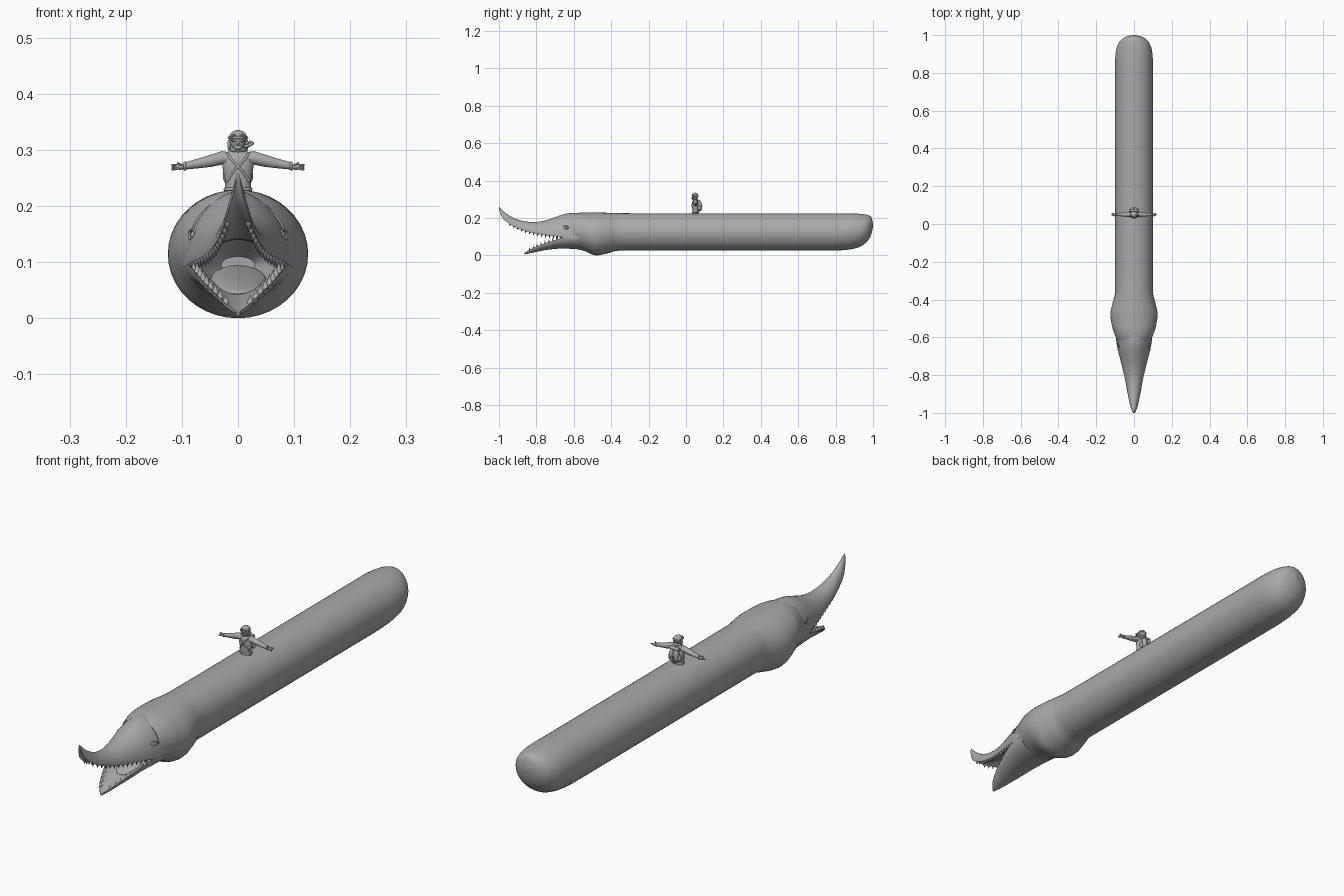
import bpy, bmesh, math
from mathutils import Vector

if "Cube" in bpy.data.objects:
    bpy.data.objects.remove(bpy.data.objects["Cube"])

grey = bpy.data.materials.new("plain grey")
grey.diffuse_color = (0.4, 0.4, 0.4, 1)
grey.use_nodes = True
grey.node_tree.nodes["Principled BSDF"].inputs["Base Color"].default_value = grey.diffuse_color


def finish(ob, angle=45):
    ob.data.materials.clear()
    ob.data.materials.append(grey)
    bpy.ops.object.select_all(action='DESELECT')
    ob.select_set(True)
    bpy.context.view_layer.objects.active = ob
    bpy.ops.object.shade_smooth_by_angle(angle=math.radians(angle))
    return ob


def loft(name, rings, angle=45):
    """Skin a list of equal-length point rings and cap both ends."""
    bm = bmesh.new()
    vs = [[bm.verts.new(p) for p in r] for r in rings]
    n = len(vs[0])
    for a, b in zip(vs, vs[1:]):
        for i in range(n):
            bm.faces.new((a[i], a[(i + 1) % n], b[(i + 1) % n], b[i]))
    bm.faces.new(vs[0])
    bm.faces.new(vs[-1][::-1])
    bmesh.ops.recalc_face_normals(bm, faces=bm.faces)
    me = bpy.data.meshes.new(name)
    bm.to_mesh(me)
    bm.free()
    ob = bpy.data.objects.new(name, me)
    bpy.context.collection.objects.link(ob)
    return finish(ob, angle)


def sample(tab, y):
    """Monotone smooth interpolation of section values at y (table sorted by y)."""
    k = max(i for i in range(len(tab) - 1) if tab[i][0] <= y or i == 0)
    h = tab[k + 1][0] - tab[k][0]
    t = (y - tab[k][0]) / h

    def slope(i, c):
        d = [(tab[j + 1][c] - tab[j][c]) / (tab[j + 1][0] - tab[j][0])
             for j in (i - 1, i) if 0 <= j < len(tab) - 1]
        if len(d) == 1:
            return d[0]
        return 0 if d[0] * d[1] <= 0 else 2 * d[0] * d[1] / (d[0] + d[1])
    out = []
    for c in (1, 2, 3):
        p, q = tab[k][c], tab[k + 1][c]
        out.append((2*t**3 - 3*t*t + 1) * p + (t**3 - 2*t*t + t) * h * slope(k, c)
                   + (3*t*t - 2*t**3) * q + (t**3 - t*t) * h * slope(k + 1, c))
    return out


def stations(tab, steps=4):
    ys = [a[0] + (b[0] - a[0]) * s / steps for a, b in zip(tab, tab[1:]) for s in range(steps)]
    return ys + [tab[-1][0]]


def oval(y, w, zb, zt, n=40):
    return [(w * math.cos(a), y, (zb + zt) / 2 + (zt - zb) / 2 * math.sin(a))
            for a in (2 * math.pi * i / n for i in range(n))]


def jaw_ring(y, w, rim, crown, hollow, power, n=20, m=10):
    pts = []
    for i in range(n + 1):
        c = math.cos(math.pi * i / n)
        pts.append((math.copysign(abs(c) ** power, c) * w, y,
                    rim + (crown - rim) * math.sin(math.pi * i / n)))
    for k in range(1, m):
        u = -1 + 2 * k / m
        pts.append((w * u, y, rim + hollow * (crown - rim) * (1 - u * u)))
    return pts


def ball(name, loc, scale, rot=(0, 0, 0)):
    bpy.ops.mesh.primitive_uv_sphere_add(segments=20, ring_count=12, location=loc, rotation=rot)
    ob = bpy.context.object
    ob.name, ob.scale = name, scale
    return finish(ob)


def cone(name, base, tip, r1, r2=0.0, sides=8):
    base, tip = Vector(base), Vector(tip)
    d = tip - base
    bpy.ops.mesh.primitive_cone_add(vertices=sides, radius1=r1, radius2=r2, depth=d.length,
                                    location=(base + tip) / 2,
                                    rotation=d.to_track_quat('Z', 'Y').to_euler())
    bpy.context.object.name = name
    return finish(bpy.context.object, 60)


def ring(name, loc, major, minor, scale=(1, 1, 1), rot=(0, 0, 0)):
    bpy.ops.mesh.primitive_torus_add(major_segments=24, minor_segments=8, location=loc, rotation=rot,
                                     major_radius=major, minor_radius=minor)
    ob = bpy.context.object
    ob.name, ob.scale = name, scale
    return finish(ob)


def tube(name, pts, radii):
    cu = bpy.data.curves.new(name, 'CURVE')
    cu.dimensions, cu.bevel_depth, cu.bevel_resolution, cu.use_fill_caps = '3D', 1, 3, True
    sp = cu.splines.new('POLY')
    sp.points.add(len(pts) - 1)
    for p, co, r in zip(sp.points, pts, radii):
        p.co, p.radius = (*co, 1), r
    ob = bpy.data.objects.new(name, cu)
    bpy.context.collection.objects.link(ob)
    bpy.ops.object.select_all(action='DESELECT')
    ob.select_set(True)
    bpy.context.view_layer.objects.active = ob
    bpy.ops.object.convert(target='MESH')
    return finish(bpy.context.object)


# Long body with swollen skull; sections are y, half width, bottom, top
body = [(-.62, .088, .038, .218), (-.59, .1, .034, .226), (-.55, .114, .026, .229),
        (-.48, .125, .0, .229), (-.42, .114, .011, .228), (-.36, .1, .025, .226),
        (-.2, .1, .025, .225), (.78, .1, .025, .225), (.86, .1, .03, .225), (.92, .095, .042, .223),
        (.96, .08, .066, .219), (.98, .062, .09, .213), (.993, .038, .12, .2), (1, .006, .155, .17)]
throat = [oval(-.48, .03, .08, .11), oval(-.53, .06, .065, .14), oval(-.62, .08, .048, .2)]
loft("body_and_skull", throat + [oval(y, *sample(body, y)) for y in stations(body)])

# Jaws; sections are y, half width, lip height, crown height
upper = [(-1, .004, .244, .259), (-.99, .01, .216, .25), (-.97, .018, .188, .231), (-.93, .027, .16, .205),
         (-.88, .037, .138, .186), (-.82, .048, .121, .178), (-.76, .062, .11, .185),
         (-.70, .077, .103, .204), (-.66, .087, .098, .218), (-.62, .094, .093, .226), (-.57, .1, .09, .227)]
lower = [(-.864, .005, .014, .005), (-.84, .025, .029, .01), (-.8, .044, .047, .019), (-.74, .066, .069, .03),
         (-.68, .081, .088, .036), (-.64, .089, .097, .036), (-.58, .095, .1, .034)]
loft("upper_jaw", [jaw_ring(y, *sample(upper, y), .4, 1.15) for y in stations(upper)], 50)
loft("lower_jaw", [jaw_ring(y, *sample(lower, y), .65, 1) for y in stations(lower)], 50)
ball("tongue", (0, -.65, .068), (.05, .1, .012), (math.radians(14), 0, 0))

for s in (-1, 1):
    # Teeth along both lips
    for tab, y0, y1, count, up in ((upper, -.665, -.94, 14, -1), (lower, -.67, -.835, 9, 1)):
        for i in range(count):
            y = y0 + (y1 - y0) * i / (count - 1)
            w, rim, _ = sample(tab, y)
            size = .018 - .008 * i / count
            x = s * (w - .006)
            cone("tooth", (x, y, rim - up * .005), (x, y - .003, rim + up * size), .0065)
    # Eye with lids
    turn = (math.radians(90), 0, s * math.radians(68))
    ball("eye", (s * .079, -.643, .148), (.006, .012, .007), (0, 0, s * math.radians(-15)))
    ring("eyelid", (s * .081, -.643, .149), .012, .0028, (1.25, .7, 1), turn)

# Rider torso
Y = .05
torso = [(.2, .023, .016), (.225, .023, .017), (.245, .023, .016), (.265, .027, .018),
         (.283, .029, .017), (.294, .023, .014), (.302, .01, .009)]
loft("rider_torso", [[(w * math.cos(a), Y + d * math.sin(a), z)
                      for a in (math.pi * i / 12 for i in range(24))] for z, w, d in torso])
ring("belt", (0, Y, .23), .023, .003, (1, .75, 1))
ring("scarf", (0, Y - .001, .3), .011, .0045)

# Rider head with cap and goggles
ball("rider_head", (0, Y - .004, .315), (.0135, .015, .018))
ball("cap", (0, Y, .32), (.0165, .0165, .0155))
ring("goggle_band", (0, Y - .001, .322), .016, .0025)
ball("nose", (0, Y - .019, .312), (.0025, .003, .003))
ball("chin_mask", (0, Y - .012, .304), (.008, .008, .005))
tube("breathing_tube", [(.01, Y - .014, .306), (.02, Y - .012, .308), (.026, Y - .006, .312),
                        (.02, Y, .314)], [.003] * 4)

for s in (-1, 1):
    ring("goggle_lens", (s * .007, Y - .0165, .321), .005, .002, rot=(math.radians(90), 0, 0))
    ball("ear_flap", (s * .0155, Y, .309), (.0035, .007, .01))
    # Outstretched arm, cuff, hand and fingers
    tube("arm", [(s * x, Y, z) for x, z in ((.012, .284), (.028, .286), (.05, .28), (.07, .276), (.096, .271))],
         [.012, .0125, .011, .009, .0065])
    ring("cuff", (s * .095, Y, .2712), .0062, .0022, rot=(0, math.radians(90), 0))
    ball("hand", (s * .103, Y, .27), (.009, .0065, .0055))
    for i in range(4):
        a = (i - 1.5)
        cone("finger", (s * .107, Y + a * .003, .27 + a * .002), (s * .118, Y + a * .0045, .269 + a * .003),
             .0022, .0014)
    cone("thumb", (s * .101, Y - .004, .273), (s * .108, Y - .01, .277), .0022, .0014)
    # Chest straps and backpack lobes
    tube("chest_strap", [(s * .02, Y - .006, .295), (s * .012, Y - .0165, .283), (-s * .008, Y - .018, .262),
                         (-s * .021, Y - .008, .243)], [.0022] * 4)
    ball("pack_lobe", (s * .01, Y + .025, .262), (.0105, .012, .026))
    ball("side_pouch", (s * .021, Y + .02, .254), (.006, .008, .013))

# Backpack core and bedroll
ball("backpack", (0, Y + .02, .263), (.019, .011, .029))
cone("bedroll", (-.02, Y + .021, .289), (.02, Y + .021, .289), .007, .007, 16)
ring("pack_strap", (0, Y + .023, .262), .02, .0018, (1, .75, 1))
